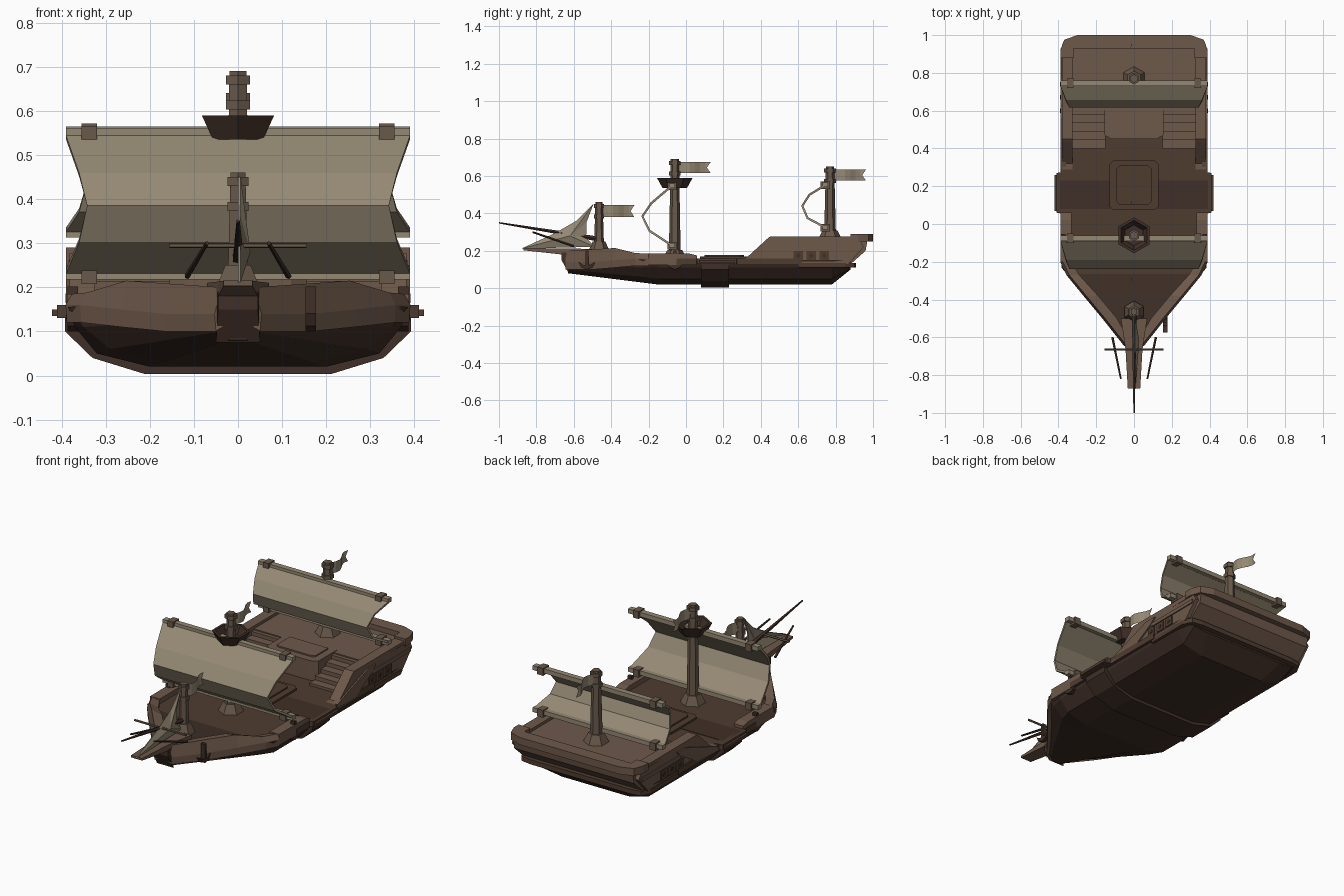
import bpy, bmesh, math
from mathutils import Vector

if "Cube" in bpy.data.objects:
    bpy.data.objects.remove(bpy.data.objects["Cube"])


def mat(name, c):
    m = bpy.data.materials.new(name)
    m.diffuse_color = (*c, 1)
    m.use_nodes = True
    m.node_tree.nodes["Principled BSDF"].inputs["Base Color"].default_value = m.diffuse_color
    return m


WOOD = mat("wood", (0.155, 0.098, 0.068))
DECK = mat("deck_wood", (0.078, 0.045, 0.030))
HULL = mat("dark_hull", (0.050, 0.028, 0.020))
SAIL = mat("canvas", (0.30, 0.25, 0.175))
SPAR = mat("spar_wood", (0.14, 0.10, 0.070))


def mesh(name, verts, faces, m, solid=True):
    me = bpy.data.meshes.new(name)
    me.from_pydata(verts, [], faces)
    bm = bmesh.new()
    bm.from_mesh(me)
    if solid:
        bmesh.ops.recalc_face_normals(bm, faces=bm.faces)
    bm.to_mesh(me)
    bm.free()
    me.materials.append(m)
    ob = bpy.data.objects.new(name, me)
    bpy.context.collection.objects.link(ob)
    return ob


def loft(name, rings, m):
    n = len(rings[0])
    faces = [(r * n + i, r * n + (i + 1) % n, (r + 1) * n + (i + 1) % n, (r + 1) * n + i)
             for r in range(len(rings) - 1) for i in range(n)]
    faces += [tuple(range(n)), tuple(range((len(rings) - 1) * n, len(rings) * n))]
    return mesh(name, [p for r in rings for p in r], faces, m)


def plan(name, pts, z0, z1, m, mirror=False):
    if mirror:  # half outline mirrored over x = 0
        pts = pts + [(-x, y) for x, y in reversed(pts)]
    return loft(name, [[(x, y, z) for x, y in pts] for z in (z0, z1)], m)


def side(name, pts, x0, x1, m):
    return loft(name, [[(x, y, z) for y, z in pts] for x in (x0, x1)], m)


def box(name, x0, x1, y0, y1, z0, z1, m):
    return plan(name, [(x0, y0), (x1, y0), (x1, y1), (x0, y1)], z0, z1, m)


def lathe(name, y, prof, m, x=0, n=6):
    return loft(name, [[(x + r * math.sin(i * math.tau / n), y + r * math.cos(i * math.tau / n), z)
                        for i in range(n)] for r, z in prof], m)


def rod(name, a, b, r0, r1, m, n=5):
    a, b = Vector(a), Vector(b)
    q = (b - a).to_track_quat('Z', 'Y')
    return loft(name, [[p + q @ Vector((r * math.cos(i * math.tau / n), r * math.sin(i * math.tau / n), 0))
                        for i in range(n)] for p, r in ((a, r0), (b, r1))], m)


# Hull: y, then half section points from keel to gunwale
stations = [
    (-.63, (.02, .08), (.035, .10), (.05, .13), (.05, .19)),
    (-.23, (.17, .03), (.29, .06), (.35, .11), (.385, .155)),
    (-.15, (.20, .02), (.32, .05), (.37, .11), (.385, .15)),
    (.78, (.20, .02), (.32, .05), (.37, .11), (.385, .15)),
    (.88, (.25, .10), (.33, .105), (.36, .12), (.38, .15))]
loft("hull", [[(x, s[0], z) for x, z in s[1:]] + [(-x, s[0], z) for x, z in reversed(s[1:])]
              for s in stations], HULL)
half = [(.21, .003), (.33, .04), (.392, .10), (.392, .16)]
band = half + [(-x, z) for x, z in reversed(half)]
loft("midship_band", [[(x, y, z) for x, z in band] for y in (.08, .23)], HULL)
plan("main_deck", [(.05, -.62), (.36, -.23), (.38, -.2), (.38, .62)], .14, .158, DECK, True)
plan("stern_ledge", [(.385, .6), (.385, .85), (.36, .9), (.3, .91)], .11, .135, DECK, True)

# Stern castle with raised deck and taffrail
side("stern_castle", [(.62, .12), (.87, .12), (.96, .2), (.97, .255), (.62, .255)], -.36, .36, WOOD)
plan("stern_deck", [(.33, .6), (.38, .62), (.385, .91), (.36, .95), (.3, .965)], .25, .262, WOOD, True)
plan("taffrail", [(.32, .93), (.32, .88), (.39, .88), (.39, .92), (.37, .975), (.3, 1.0)],
     .25, .29, WOOD, True)
plan("cabin", [(.12, .45), (.155, .47), (.155, .63)], .15, .265, WOOD, True)
plan("cabin_roof_panel", [(.10, .49), (.115, .5), (.115, .61)], .26, .272, WOOD, True)

# Deck hatch
for nm, w, a, b, z in (("hatch_frame", .13, .075, .335, .17), ("hatch_cover", .095, .10, .31, .178)):
    plan(nm, [(w - .02, a), (w, a + .02), (w, b - .02), (w - .02, b)], .15, z, DECK, True)

for s in (-1, 1):
    # Bow bulwark: y, outer x, outer low z, top z, inner x
    bul = [(-.645, .05, .10, .20, .01), (-.50, .165, .10, .208, .09), (-.38, .265, .11, .215, .19),
           (-.27, .355, .12, .188, .29), (-.20, .388, .12, .185, .33)]
    loft("bow_bulwark", [[(s * x, y, z), (s * (x + .003), y, z + .04), (s * (x - .012), y, t),
                          (s * i, y, t - .01), (s * i, y, z + .03)] for y, x, z, t, i in bul], WOOD)
    # Gunwale rails
    side("midship_rail", [(-.2, .125), (.06, .125), (.06, .175), (.02, .185), (-.2, .185)],
         s * .33, s * .388, WOOD)
    box("rail_strake", s * .35, s * .39, -.05, .62, .125, .158, DECK)
    box("side_plate", s * .36, s * .422, .07, .26, .135, .15, DECK)
    plan("side_plate_end", [(s * .36, .05), (s * .41, .06), (s * .41, .27), (s * .36, .28)],
         .13, .16, DECK)
    side("quarter_rail", [(.24, .13), (.24, .155), (.32, .16), (.435, .265), (.45, .277),
                          (.92, .277), (.95, .22), (.87, .13)], s * .325, s * .382, WOOD)
    side("quarter_fender", [(.27, .13), (.30, .158), (.56, .25), (.63, .25), (.60, .22), (.46, .14)],
         s * .36, s * .39, WOOD)
    box("quarter_strake", s * .37, s * .388, .60, .93, .205, .225, WOOD)
    # Stairs to the stern deck
    for i in range(5):
        box("stair_step", s * .15, s * .33, .40 + i * .045, .63, .15, .172 + i * .021, WOOD)
    # Gun ports with barrels
    for y in (.60, .67, .74):
        box("gun_port", s * .37, s * .389, y - .025, y + .025, .15, .20, DECK)
        rod("gun_barrel", (s * .36, y, .175), (s * .391, y, .175), .012, .012, HULL, 6)
    # Rigging struts beside the bowsprit
    rod("bow_strut", (s * .115, -.6, .225), (s * .07, -.82, .30), .007, .005, HULL)


def anchor(x, y, z, t):
    box("anchor_shank", x - t, x + t, y - .008, y + .008, z, z + .09, HULL)
    side("anchor_flukes", [(y - .045, z + .03), (y - .03, z), (y, z - .012), (y + .03, z),
                           (y + .045, z + .03), (y + .02, z + .013), (y - .02, z + .013)],
         x - t, x + t, HULL)


for x, y in ((.375, -.06), (-.375, -.06), (.165, -.53)):
    anchor(x, y, .112, .012)

# Bowsprit and figurehead platform
loft("bow_platform", [[(-w, y, z0), (w, y, z0), (w, y, z1), (-w, y, z1)]
                      for y, w, z0, z1 in ((-.87, .033, .203, .215), (-.66, .045, .18, .213),
                                           (-.5, .07, .15, .21))], WOOD)
loft("stem_post", [[(-w, y, z0), (w, y, z0), (w, y, .19), (-w, y, .19)]
                   for y, w, z0 in ((-.665, .045, .15), (-.625, .05, .075))], HULL)
rod("bowsprit", (0, -.46, .262), (0, -1, .35), .014, .004, HULL)
rod("bow_crossbar", (-.155, -.665, .295), (.155, -.665, .295), .006, .006, SPAR)


# Masts: shaft, flared foot, collars, flag
def flag(y, z, h, ln=.17):
    n = 7
    v = []
    for i in range(n):
        t = i / (n - 1)
        x = .018 * math.sin(t * 5.5)
        v += [(x, y + ln * t, z), (x, y + ln * (t - (.12 if i == n - 1 else 0)), z + h / 2),
              (x, y + ln * t, z + h)]
    f = [(a + j, a + 3 + j, a + 4 + j, a + 1 + j) for a in range(0, 3 * n - 3, 3) for j in (0, 1)]
    mesh("flag", v, f, SAIL, False)


for y, z0, z1, r, fh in ((-.465, .195, .46, .024, .065), (-.06, .15, .69, .028, .06),
                         (.77, .255, .65, .028, .06)):
    lathe("mast", y, [(r * 1.15, z0), (r * .8, z1)], SPAR)
    lathe("mast_foot", y, [(r * 2.4, z0), (r * 2.2, z0 + .012), (r * 1.4, z0 + .055)], SPAR)
    for d in (.018, .075):
        lathe("mast_collar", y, [(r * 1.12, z1 - d - .012), (r * 1.12, z1 - d + .008)], SPAR)
    flag(y + r * .8, z1 - fh - .015, fh)
lathe("crows_nest", -.06, [(.065, .535), (.095, .59), (.08, .59), (.055, .55)], HULL)


# Square sails: canvas, yards and end clamps
def square_sail(ym, prof):
    v = [(s * w, ym + y, z) for y, z, w in prof for s in (-1, 1)]
    f = [(i, i + 1, i + 3, i + 2) for i in range(0, len(v) - 2, 2)]
    ob = mesh("square_sail", v, f, SAIL, False)
    so = ob.modifiers.new("thickness", 'SOLIDIFY')
    so.thickness, so.offset = .012, 0
    for z in (prof[0][1] + .008, prof[-1][1] - .005):
        box("yard", -.39, .39, ym - .035, ym - .005, z - .012, z + .012, SAIL)
        for s in (-1, 1):
            box("yard_clamp", s * .32, s * .355, ym - .045, ym + .005, z - .022, z + .018, SPAR)


square_sail(-.055, [(-.03, .54, .39), (-.13, .455, .36), (-.178, .385, .342),
                    (-.14, .307, .36), (-.03, .235, .39)])
square_sail(.765, [(-.03, .545, .39), (-.105, .50, .36), (-.143, .44, .342),
                   (-.115, .375, .36), (-.03, .33, .39)])

# Triangular jib with a curved, folded surface
jib = [(0, -.88, .212), (0, -.7, .292), (.0, -.58, .36), (0, -.495, .45), (.0, -.535, .35),
       (.0, -.535, .27), (0, -.49, .222), (.022, -.62, .28)]
j = mesh("jib_sail", jib, [(i, (i + 1) % 7, 7) for i in range(7)], SAIL, False)
j.modifiers.new("thickness", 'SOLIDIFY').thickness = .006
